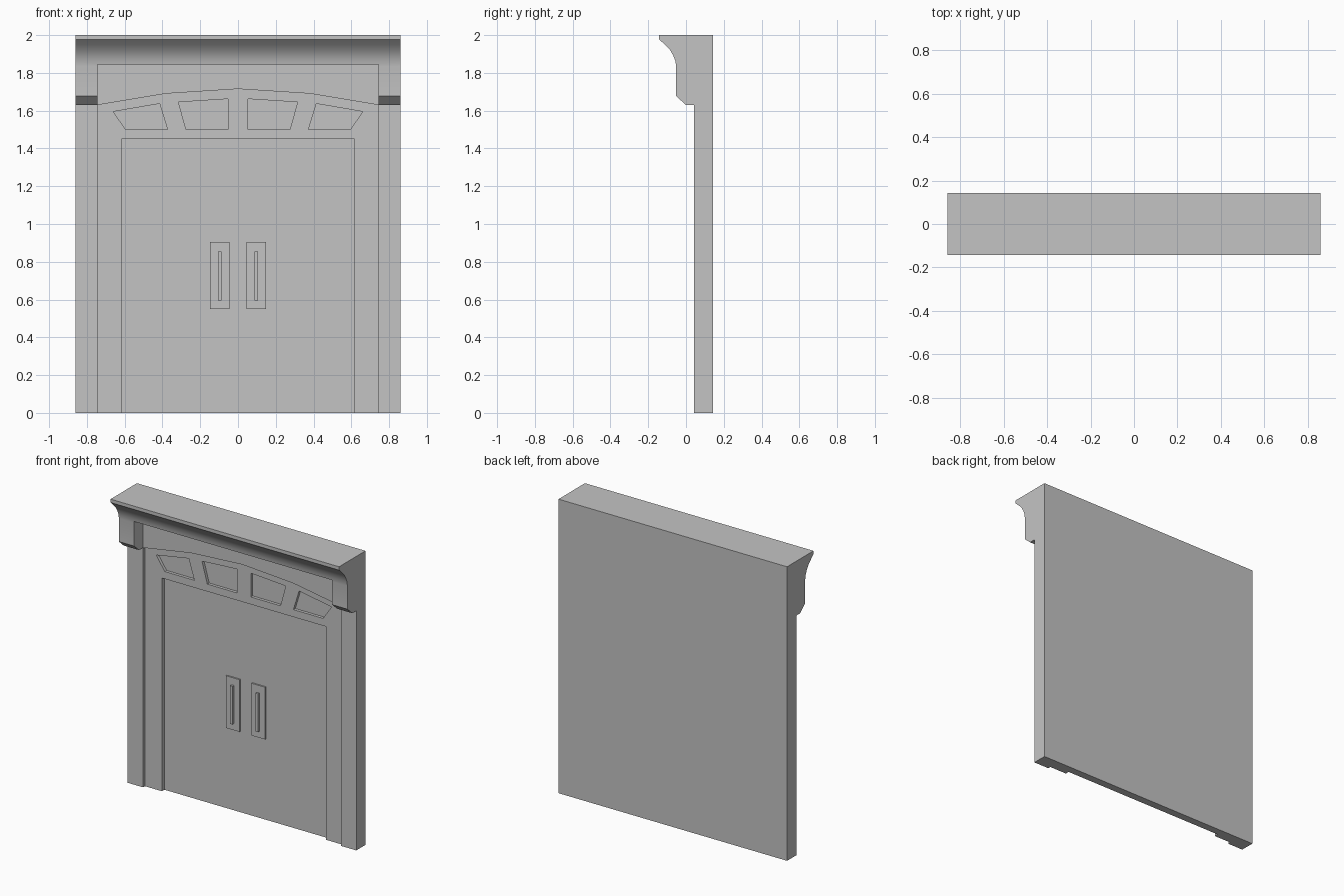
import bpy, bmesh
from mathutils import Vector

old = bpy.data.objects.get("Cube")
if old:
    bpy.data.objects.remove(old, do_unlink=True)

grey = bpy.data.materials.new("plain grey")
grey.use_nodes = True
grey.diffuse_color = (0.55, 0.55, 0.55, 1)
grey.node_tree.nodes["Principled BSDF"].inputs["Base Color"].default_value = grey.diffuse_color


def prism(name, outline, axis, start, end):
    """Extrude an outline along x (outline is y, z) or along y (outline is x, z)."""
    bm = bmesh.new()
    if axis == "x":
        points = [Vector((start, a, b)) for a, b in outline]
        move = Vector((end - start, 0, 0))
    else:
        points = [Vector((a, start, b)) for a, b in outline]
        move = Vector((0, end - start, 0))
    face = bm.faces.new([bm.verts.new(p) for p in points])
    new = bmesh.ops.extrude_face_region(bm, geom=[face])["geom"]
    bmesh.ops.translate(bm, vec=move, verts=[v for v in new if isinstance(v, bmesh.types.BMVert)])
    bmesh.ops.recalc_face_normals(bm, faces=bm.faces)
    mesh = bpy.data.meshes.new(name)
    bm.to_mesh(mesh)
    bm.free()
    mesh.materials.append(grey)
    obj = bpy.data.objects.new(name, mesh)
    bpy.context.collection.objects.link(obj)
    return obj


def rect(x0, x1, z0, z1):
    return [(x0, z0), (x1, z0), (x1, z1), (x0, z1)]


def cut(obj, outline, depth):
    """Sink an outline into the front of an object down to a given y."""
    cutter = prism("cutter", outline, "y", -0.3, depth)
    cutter.hide_render = True
    mod = obj.modifiers.new("cut", "BOOLEAN")
    mod.operation = "DIFFERENCE"
    mod.solver = "EXACT"
    mod.object = cutter
    bpy.context.view_layer.objects.active = obj
    bpy.ops.object.modifier_apply(modifier=mod.name)
    bpy.data.objects.remove(cutter, do_unlink=True)


HALF = 0.86       # half the overall width
INNER = 0.745     # inner edge of the pillars
FRONT, PANEL, DOOR, BACK = 0.043, 0.063, 0.09, 0.142

# Wall with pillars, arched recess, doorway and fan windows
wall = prism("door_wall", rect(-HALF, HALF, 0, 2), "y", FRONT, BACK)
arch = [(-INNER, -0.1), (INNER, -0.1), (INNER, 1.63), (0.385, 1.69),
        (0, 1.715), (-0.385, 1.69), (-INNER, 1.63)]
cut(wall, arch, PANEL)
cut(wall, rect(-0.617, 0.617, -0.1, 1.45), DOOR)
windows = [
    [(0.66, 1.595), (0.415, 1.637), (0.373, 1.5), (0.595, 1.5)],
    [(0.315, 1.645), (0.052, 1.662), (0.052, 1.5), (0.275, 1.5)],
]
for side in (-1, 1):
    for shape in windows:
        cut(wall, [(side * x, z) for x, z in shape], PANEL + 0.02)

# Coved cornice, cut away in the middle to leave a corbel over each pillar
cove = [(FRONT, 2), (-0.142, 2), (-0.142, 1.977), (-0.112, 1.95), (-0.085, 1.922),
        (-0.068, 1.893), (-0.057, 1.865), (-0.052, 1.835), (-0.052, 1.677),
        (0, 1.63), (FRONT, 1.63)]
cornice = prism("cornice", cove, "x", -HALF, HALF)
cut(cornice, rect(-INNER, INNER, 1.5, 1.845), 0.1)
bpy.ops.object.select_all(action="DESELECT")
cornice.select_set(True)
bpy.context.view_layer.objects.active = cornice
bpy.ops.object.shade_smooth_by_angle(angle=0.5)

# Push plates and pull bars
for side, label in ((-1, "right"), (1, "left")):
    x = side * 0.096
    prism(label + "_handle_plate", rect(x - 0.052, x + 0.052, 0.55, 0.905), "y", DOOR - 0.01, DOOR)
    prism(label + "_handle_bar", rect(x - 0.009, x + 0.009, 0.595, 0.855), "y", DOOR - 0.026, DOOR - 0.01)
